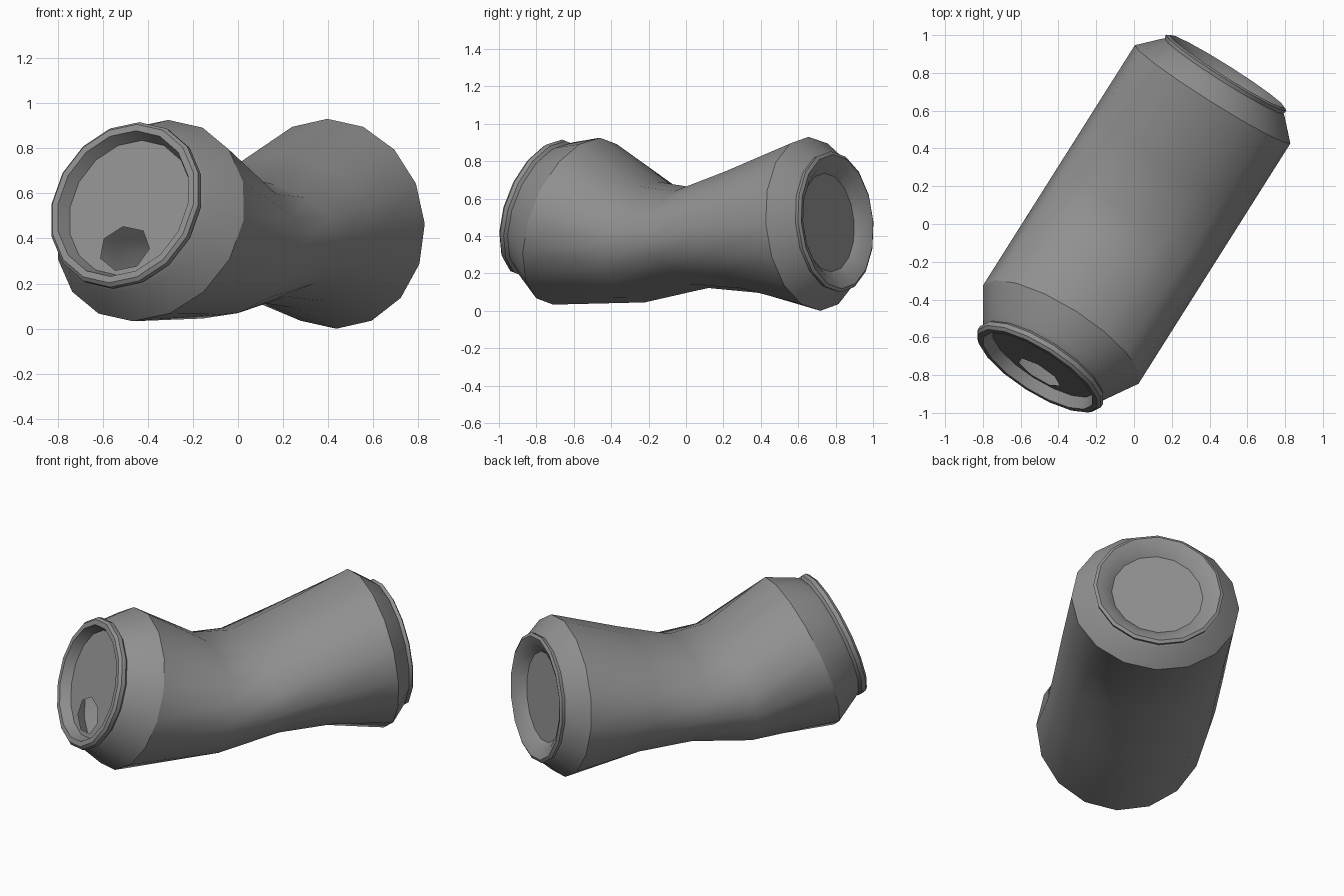
import bpy, bmesh, math
from mathutils import Vector

if "Cube" in bpy.data.objects:
    bpy.data.objects.remove(bpy.data.objects["Cube"])

SIDES = 16
UP = Vector((0, 0, 1))
AXIS = Vector((0.534, 0.845, 0)).normalized()   # length of the can
SIDE = AXIS.cross(UP)                           # across the can
OFFSET = SIDE * -0.015

metal = bpy.data.materials.new("grey metal")
metal.use_nodes = True
grey = (0.28, 0.28, 0.28, 1)
metal.diffuse_color = grey
metal.node_tree.nodes["Principled BSDF"].inputs["Base Color"].default_value = grey


def loop(bm, centre, across, upward, sides=SIDES):
    """Closed loop of vertices spanned by two half-axes."""
    return [bm.verts.new(centre + across * math.cos(a) + upward * math.sin(a))
            for a in (2 * math.pi * i / sides for i in range(sides))]


def bridge(bm, a, b):
    n = len(a)
    for i in range(n):
        j = (i + 1) % n
        bm.faces.new((a[i], a[j], b[j], b[i]))


def skin(bm, loops):
    for a, b in zip(loops, loops[1:]):
        bridge(bm, a, b)


def finish(bm, name, angle=30):
    bmesh.ops.recalc_face_normals(bm, faces=bm.faces)
    mesh = bpy.data.meshes.new(name)
    bm.to_mesh(mesh)
    bm.free()
    mesh.materials.append(metal)
    obj = bpy.data.objects.new(name, mesh)
    bpy.context.collection.objects.link(obj)
    bpy.ops.object.select_all(action="DESELECT")
    obj.select_set(True)
    bpy.context.view_layer.objects.active = obj
    bpy.ops.object.shade_smooth_by_angle(angle=math.radians(angle))
    return obj


def section(u_top, z_top, u_bottom, z_bottom):
    """Centre and upward half-axis of a squashed cross-section."""
    top = AXIS * u_top + UP * z_top
    bottom = AXIS * u_bottom + UP * z_bottom
    return (top + bottom) / 2 + OFFSET, (top - bottom) / 2


# Crumpled wall: top and bottom of each cross-section, front to back
wall = [section(-0.554, 0.925, -0.85, 0.033),
        section(-0.19, 0.69, -0.27, 0.045),
        section(0.03, 0.66, 0.13, 0.122),
        section(0.35, 0.77, 0.46, 0.095),
        section(0.765, 0.93, 0.84, 0.0)]
bm = bmesh.new()
skin(bm, [loop(bm, c, SIDE * 0.487, up) for c, up in wall])
finish(bm, "can_wall", 40)


def end_loops(bm, end, outward, profile):
    """Shoulder, rim and recess turned about the tilted end axis."""
    centre, up = end
    t = up.normalized()
    normal = SIDE.cross(t) * outward
    loops = [loop(bm, centre, SIDE * 0.487, up)]
    loops += [loop(bm, centre + normal * d, SIDE * r, t * r) for d, r in profile]
    return loops, t, normal


# Front end: shoulder, rolled rim and sunken lid
bm = bmesh.new()
facing = 1 if SIDE.cross(UP).dot(AXIS) < 0 else -1
loops, t, normal = end_loops(bm, wall[0], facing, [
    (0.16, 0.39), (0.185, 0.37), (0.2, 0.385), (0.225, 0.385),
    (0.24, 0.37), (0.24, 0.34), (0.18, 0.315)])
skin(bm, loops)

# Lid with the drinking hole left open
hole_centre = wall[0][0] + normal * 0.18 - t * 0.19 + SIDE * 0.01
hole = loop(bm, hole_centre, SIDE * 0.13, t * 0.105, 7)
hole_edges = [bm.edges.new((hole[i - 1], hole[i])) for i in range(len(hole))]
lid_edges = [bm.edges.get((loops[-1][i - 1], loops[-1][i])) for i in range(SIDES)]
bmesh.ops.triangle_fill(bm, edges=hole_edges + lid_edges, use_beauty=True, normal=normal)
finish(bm, "lid_end")

# Back end: shoulder, foot rim and hollow base
bm = bmesh.new()
loops, t, normal = end_loops(bm, wall[-1], -facing, [
    (0.105, 0.385), (0.115, 0.372), (0.135, 0.378), (0.145, 0.36),
    (0.125, 0.31), (0.085, 0.265)])
skin(bm, loops)
bm.faces.new(loops[-1])
finish(bm, "base_end")
